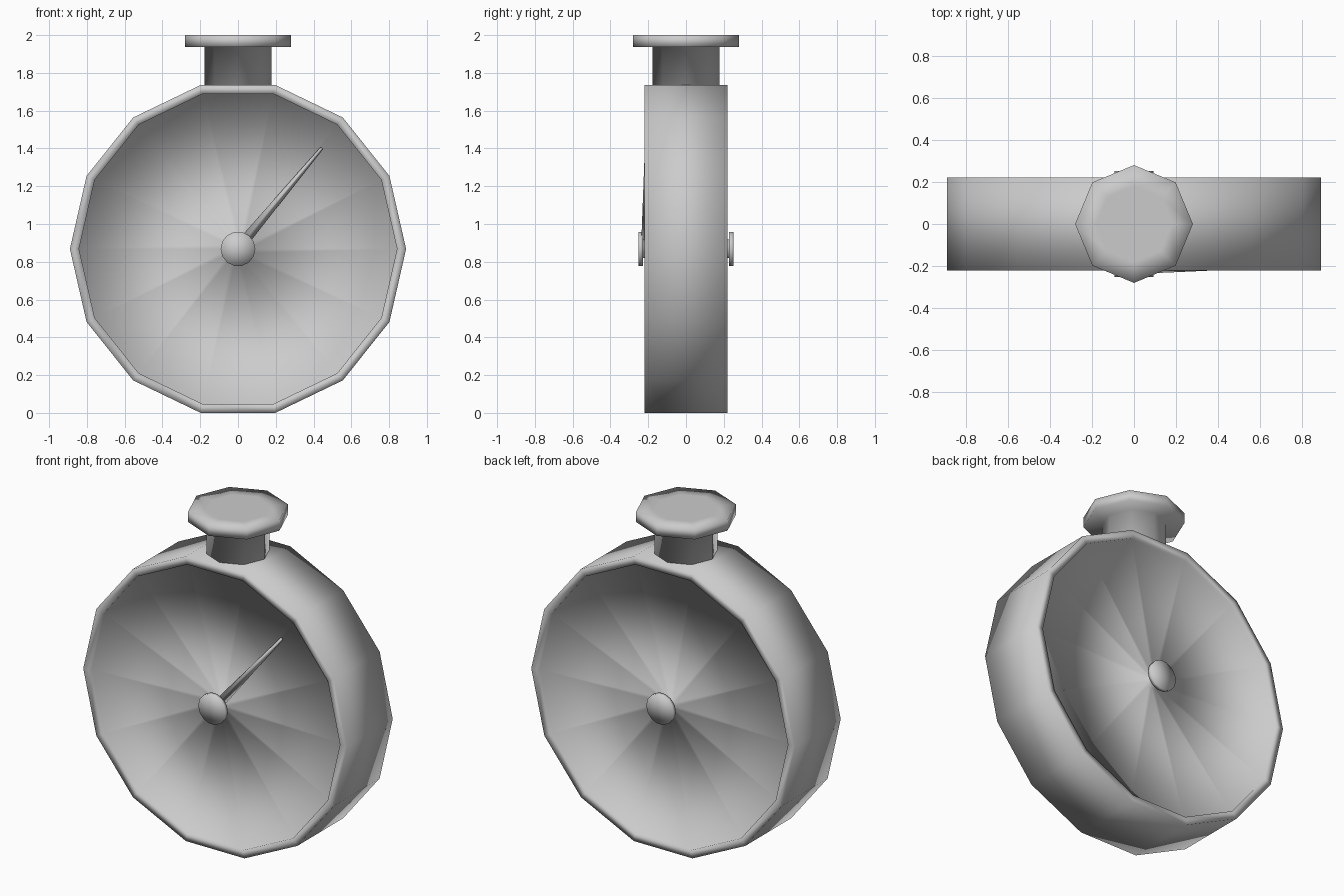
import bpy, bmesh, math
from mathutils import Vector, Matrix

if "Cube" in bpy.data.objects:
    bpy.data.objects.remove(bpy.data.objects["Cube"])


def lathe(name, profile, sides, matrix):
    """Revolve (radius, height) points about local z; radius 0 gives a pole."""
    bm = bmesh.new()
    rings = []
    for r, h in profile:
        n = 1 if r == 0 else sides
        rings.append([bm.verts.new((r * math.cos(2 * math.pi * i / sides),
                                    r * math.sin(2 * math.pi * i / sides), h))
                      for i in range(n)])
    for a, b in zip(rings, rings[1:]):
        for i in range(sides):
            j = (i + 1) % sides
            loop = [a[i % len(a)], a[j % len(a)], b[j % len(b)], b[i % len(b)]]
            bm.faces.new(list(dict.fromkeys(loop)))
    bm.transform(matrix)
    bmesh.ops.recalc_face_normals(bm, faces=bm.faces)
    for f in bm.faces:
        f.smooth = True
    mesh = bpy.data.meshes.new(name)
    bm.to_mesh(mesh)
    bm.free()
    obj = bpy.data.objects.new(name, mesh)
    bpy.context.collection.objects.link(obj)
    return obj


CENTER_Z = 0.868

# round case: knob on a thin stem, dished face and raised rim, mirrored front to back
half = [(0, 0.252), (0.092, 0.252), (0.092, 0.228), (0.05, 0.228), (0.05, 0.165),
        (0.842, 0.205), (0.842, 0.22), (0.89, 0.22)]
body = half + [(r, -h) for r, h in reversed(half)]
lathe("case", body, 14,
      Matrix.Translation((0, 0, CENTER_Z)) @ Matrix.Rotation(math.pi / 2, 4, 'X'))

# octagonal neck and flared cap
lathe("neck_and_cap",
      [(0, 1.73), (0.178, 1.73), (0.178, 1.937), (0.28, 1.937), (0.28, 2.0),
       (0.18, 2.0), (0, 2.0)],
      8, Matrix.Identity(4))

# tapered needle on the front face
start, tip = Vector((0.045, -0.209, 0.925)), Vector((0.443, -0.21, 1.402))
axis = tip - start
turn = axis.to_track_quat('Z', 'Y').to_matrix().to_4x4()
lathe("needle", [(0, 0), (0.027, 0), (0.008, axis.length), (0, axis.length)], 4,
      Matrix.Translation(start) @ turn)
